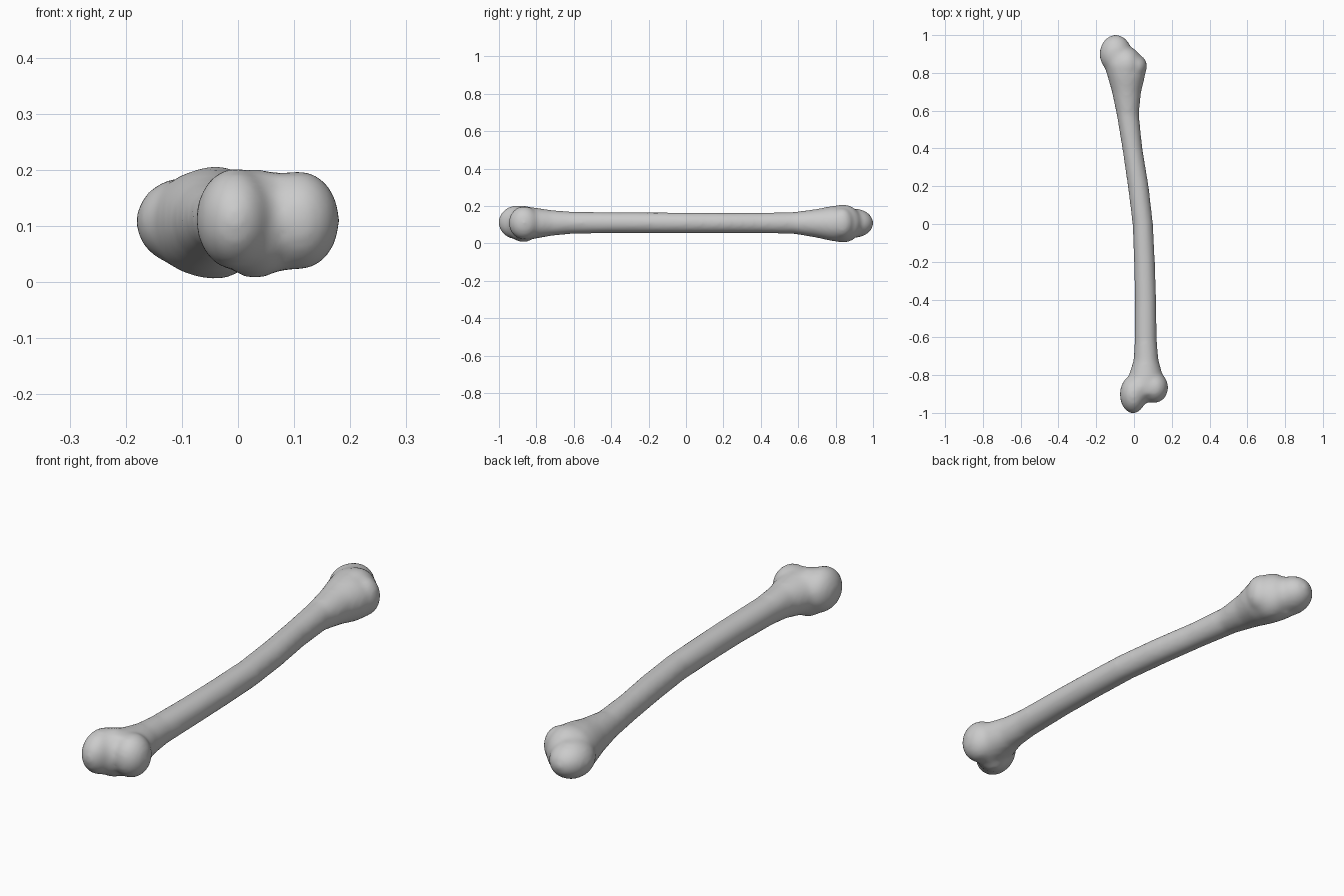
import bpy, bmesh, math
from mathutils import Matrix

# Shaft stations: y, left x, right x, bottom z, top z
STATIONS = [
    (-0.90, -0.062, 0.155, 0.018, 0.196), (-0.85, -0.047, 0.165, 0.018, 0.196),
    (-0.80, -0.027, 0.152, 0.026, 0.190), (-0.72, -0.002, 0.130, 0.040, 0.178),
    (-0.62, 0.003, 0.121, 0.050, 0.170), (-0.40, 0.004, 0.118, 0.054, 0.167),
    (-0.20, 0.000, 0.111, 0.054, 0.166), (0.00, -0.008, 0.101, 0.054, 0.165),
    (0.20, -0.033, 0.078, 0.054, 0.164), (0.40, -0.062, 0.045, 0.054, 0.164),
    (0.58, -0.092, 0.026, 0.050, 0.168), (0.70, -0.117, 0.038, 0.030, 0.184),
    (0.78, -0.140, 0.058, 0.012, 0.200), (0.84, -0.157, 0.060, 0.006, 0.204),
    (0.89, -0.166, 0.035, 0.016, 0.190),
]
# Rounded knobs at the two ends: centre, radii
KNOBS = [
    ((-0.005, -0.902, 0.112), (0.070, 0.101, 0.091)),
    ((0.030, -0.870, 0.104), (0.075, 0.090, 0.098)),
    ((0.108, -0.865, 0.110), (0.073, 0.083, 0.089)),
    ((-0.097, 0.900, 0.108), (0.085, 0.102, 0.078)),
    ((-0.040, 0.840, 0.106), (0.085, 0.100, 0.102)),
    ((0.012, 0.835, 0.110), (0.058, 0.062, 0.080)),
]
SEG = 32

bm = bmesh.new()

# Lofted shaft
rings = []
for y, xl, xr, zl, zh in STATIONS:
    ring = []
    for i in range(SEG):
        a = 2 * math.pi * i / SEG
        ring.append(bm.verts.new(((xl + xr) / 2 + (xr - xl) / 2 * math.cos(a), y,
                                  (zl + zh) / 2 + (zh - zl) / 2 * math.sin(a))))
    rings.append(ring)
for r0, r1 in zip(rings, rings[1:]):
    for i in range(SEG):
        j = (i + 1) % SEG
        bm.faces.new((r0[i], r0[j], r1[j], r1[i]))
bm.faces.new(rings[0])
bm.faces.new(rings[-1])

# End knobs
for centre, radii in KNOBS:
    m = Matrix.Translation(centre) @ Matrix.Diagonal((*radii, 1))
    bmesh.ops.create_uvsphere(bm, u_segments=32, v_segments=20, radius=1, matrix=m)
bmesh.ops.recalc_face_normals(bm, faces=bm.faces[:])

mesh = bpy.data.meshes.new("bone")
bm.to_mesh(mesh)
bm.free()
bone = bpy.data.objects.new("bone", mesh)
bpy.context.collection.objects.link(bone)

# Fuse the parts and soften the joins
fuse = bone.modifiers.new("fuse", 'REMESH')
fuse.mode = 'VOXEL'
fuse.voxel_size = 0.01
fuse.use_smooth_shade = True
soften = bone.modifiers.new("soften", 'SMOOTH')
soften.factor = 0.5
soften.iterations = 14
